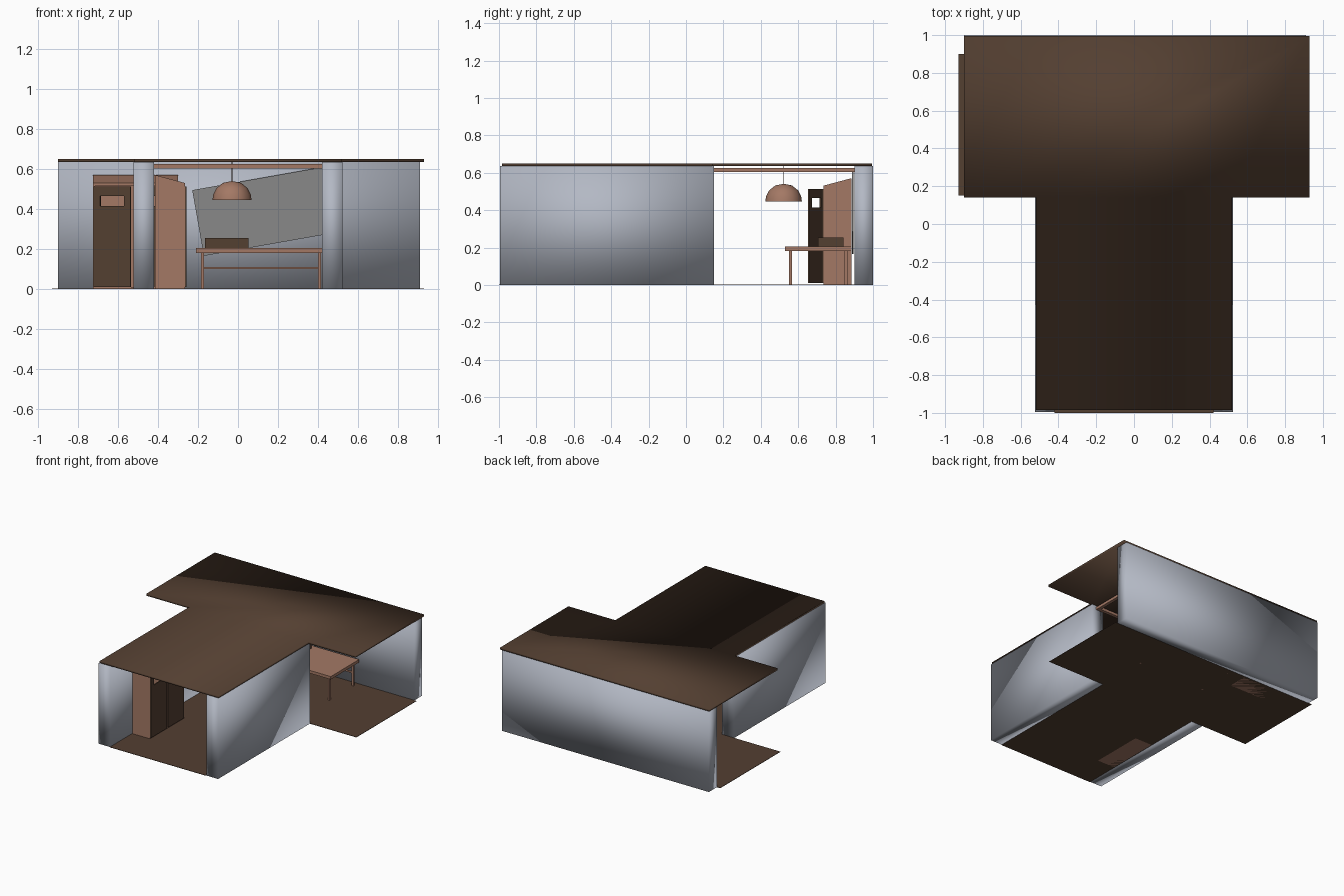
import bpy, bmesh, math
from mathutils import Matrix

if "Cube" in bpy.data.objects:
    bpy.data.objects.remove(bpy.data.objects["Cube"])


def material(name, rgb):
    m = bpy.data.materials.new(name)
    m.diffuse_color = (*rgb, 1)
    m.use_nodes = True
    m.node_tree.nodes["Principled BSDF"].inputs["Base Color"].default_value = m.diffuse_color
    return m


WALL = material("pale grey plaster", (0.45, 0.48, 0.55))
DARK = material("dark brown", (0.088, 0.05, 0.031))
WOOD = material("light wood", (0.37, 0.19, 0.13))
BOARD = material("board grey", (0.25, 0.25, 0.25))


def finish(name, bm, mat, matrix=Matrix(), smooth=False):
    bmesh.ops.recalc_face_normals(bm, faces=bm.faces)
    me = bpy.data.meshes.new(name)
    for f in bm.faces:
        f.smooth = smooth
    bm.to_mesh(me)
    bm.free()
    me.materials.append(mat)
    ob = bpy.data.objects.new(name, me)
    bpy.context.collection.objects.link(ob)
    ob.matrix_world = matrix
    return ob


def box(name, x, y, z, mat, matrix=Matrix(), smooth=False):
    bm = bmesh.new()
    size = Matrix.Diagonal((x[1] - x[0], y[1] - y[0], z[1] - z[0], 1))
    mid = Matrix.Translation((sum(x) / 2, sum(y) / 2, sum(z) / 2))
    bmesh.ops.create_cube(bm, size=1, matrix=mid @ size)
    return finish(name, bm, mat, matrix, smooth)


def prism(name, points, offset, mat, matrix=Matrix(), smooth=False):
    """Extrude a flat outline by an offset vector."""
    bm = bmesh.new()
    face = bm.faces.new([bm.verts.new(p) for p in points])
    new = bmesh.ops.extrude_face_region(bm, geom=[face], use_keep_orig=True)["geom"]
    for v in new:
        if isinstance(v, bmesh.types.BMVert):
            v.co.x += offset[0]
            v.co.y += offset[1]
            v.co.z += offset[2]
    return finish(name, bm, mat, matrix, smooth)


def t_outline(left, right, back, step, stem, front, z):
    return [(left, back, z), (left, step, z), (-stem, step, z), (-stem, front, z),
            (stem, front, z), (stem, step, z), (right, step, z), (right, back, z)]


# floor and roof slabs, both T shaped
prism("floor", t_outline(-0.93, 0.93, 0.9, 0.15, 0.42, -1.0, 0.0), (0, 0, 0.003), DARK)
prism("roof", t_outline(-0.9, 0.93, 0.995, 0.14, 0.52, -0.985, 0.635), (0, 0, 0.015),
      DARK, smooth=True)

# thick walls
box("back_wall", (-0.9, 0.91), (0.9, 1.0), (0, 0.635), WALL, smooth=True)
for side, s in (("left", -1), ("right", 1)):
    box(side + "_wall", sorted((s * 0.42, s * 0.523)), (-0.995, 0.15), (0, 0.635), WALL, smooth=True)
    # ceiling beam running to the back wall
    box(side + "_beam", sorted((s * 0.46, s * 0.485)), (0.15, 0.9), (0.603, 0.625), WOOD)
box("cross_beam", (-0.46, 0.46), (0.15, 0.175), (0.603, 0.625), WOOD)


# lockers: sloping carcass with two slotted doors; back on y = 0, front faces -y
def door(name, matrix):
    bm = bmesh.new()
    xs, zs = (0, 0.036, 0.164, 0.2), (0.01, 0.415, 0.465, 0.513)
    grid = [[bm.verts.new((x, 0, z)) for x in xs] for z in zs]
    for i in range(3):
        for j in range(3):
            if (i, j) != (1, 1):
                bm.faces.new((grid[i][j], grid[i][j + 1], grid[i + 1][j + 1], grid[i + 1][j]))
    ob = finish(name, bm, DARK, matrix)
    mod = ob.modifiers.new("thickness", "SOLIDIFY")
    mod.thickness = 0.008
    mod.offset = 0


def locker(name, matrix, open_angle):
    w, d, t = 0.212, 0.15, 0.01
    side = [(0, 0, 0), (0, -d, 0), (0, -d, 0.53), (0, 0, 0.57)]
    for part, x in (("left_side", -w), ("divider", -t / 2), ("right_side", w - t)):
        prism(f"{name}_{part}", [(x, p[1], p[2]) for p in side], (t, 0, 0), WOOD, matrix)
    prism(name + "_top", [(-w, -d, 0.515), (-w, -d, 0.531), (-w, 0, 0.571), (-w, 0, 0.555)],
          (2 * w, 0, 0), WOOD, matrix)
    box(name + "_back", (-w, w), (-t, 0), (0, 0.565), WOOD, matrix)
    box(name + "_base", (-w, w), (-d, 0), (0, 0.012), WOOD, matrix)
    swing = Matrix.Rotation(-open_angle, 4, "Z")
    door(name + "_left_door", matrix @ Matrix.Translation((-w + 0.004, -d - 0.003, 0)) @ swing)
    door(name + "_right_door", matrix @ Matrix.Translation((0.006, -d - 0.003, 0)))


locker("back_locker", Matrix.Translation((-0.513, 0.885, 0)), math.radians(22))
locker("stem_locker", Matrix.Translation((-0.415, -0.51, 0)) @ Matrix.Rotation(math.pi / 2, 4, "Z"), 0)

# table with four legs and a long stretcher
box("table_top", (-0.21, 0.44), (0.53, 0.885), (0.182, 0.205), WOOD)
for x in (-0.178, 0.408):
    for y in (0.558, 0.855):
        box("table_leg", (x - 0.008, x + 0.008), (y - 0.008, y + 0.008), (0, 0.182), WOOD)
box("table_stretcher", (-0.178, 0.408), (0.85, 0.86), (0.1, 0.112), WOOD)

# box standing on the table
box("table_box", (-0.165, 0.052), (0.705, 0.843), (0.205, 0.255), DARK)

# tilted board on the back wall
box("wall_board", (-0.34, 0.34), (-0.004, 0.004), (-0.167, 0.167), BOARD,
    Matrix.Translation((0.135, 0.892, 0.39)) @ Matrix.Rotation(math.radians(-10), 4, "Y"))

# pendant lamp: faceted dome on a thin cord
bm = bmesh.new()
profile = [(0.0, 0.541), (0.045, 0.532), (0.078, 0.505), (0.094, 0.473), (0.098, 0.445)]
verts = [bm.verts.new((r, 0, z)) for r, z in profile]
edges = [bm.edges.new(p) for p in zip(verts, verts[1:])]
bmesh.ops.spin(bm, geom=verts + edges, cent=(0, 0, 0), axis=(0, 0, 1),
               angle=2 * math.pi, steps=12, use_merge=True)
bmesh.ops.remove_doubles(bm, verts=bm.verts, dist=0.0005)
finish("lamp_shade", bm, WOOD, Matrix.Translation((-0.03, 0.522, 0)), smooth=True)
bm = bmesh.new()
bmesh.ops.create_cone(bm, cap_ends=True, segments=6, radius1=0.002, radius2=0.002, depth=0.1)
finish("lamp_cord", bm, DARK, Matrix.Translation((-0.03, 0.522, 0.588)))
